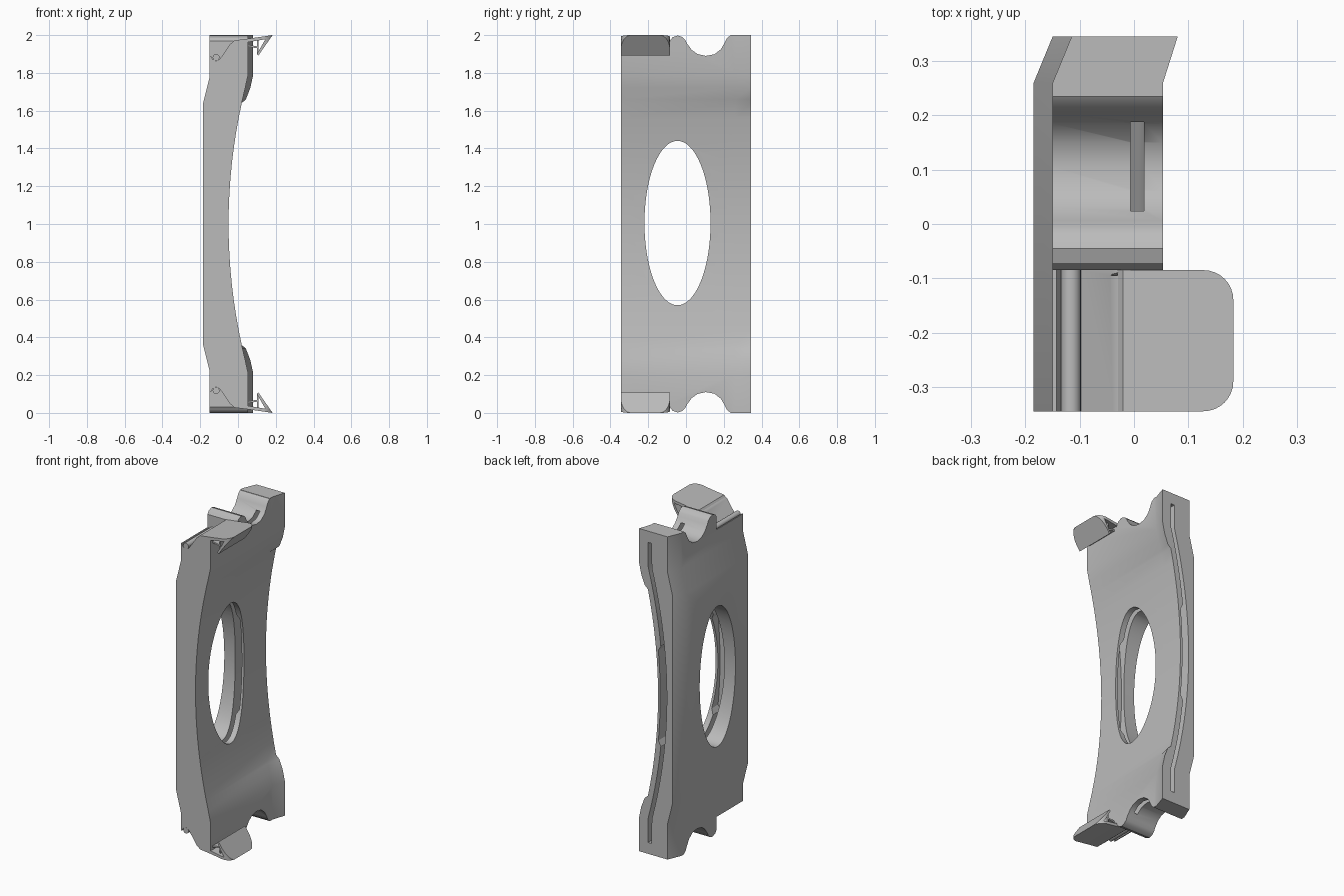
import bpy, bmesh, math

if "Cube" in bpy.data.objects:
    bpy.data.objects.remove(bpy.data.objects["Cube"])

grey = bpy.data.materials.new("light_grey")
grey.use_nodes = True
colour = (0.5, 0.5, 0.5, 1)
grey.diffuse_color = colour
grey.node_tree.nodes["Principled BSDF"].inputs["Base Color"].default_value = colour


def loft(name, rings):
    """Closed solid through matching rings of points."""
    bm = bmesh.new()
    loops = [[bm.verts.new(p) for p in ring] for ring in rings]
    n = len(loops[0])
    for a, b in zip(loops, loops[1:]):
        for i in range(n):
            j = (i + 1) % n
            bm.faces.new((a[i], a[j], b[j], b[i]))
    bm.faces.new(loops[0])
    bm.faces.new(loops[-1])
    bmesh.ops.recalc_face_normals(bm, faces=bm.faces)
    mesh = bpy.data.meshes.new(name)
    bm.to_mesh(mesh)
    bm.free()
    mesh.materials.append(grey)
    obj = bpy.data.objects.new(name, mesh)
    bpy.context.collection.objects.link(obj)
    return obj


def prism(name, pts, axis, a, b):
    """Extrude a 2D outline along an axis, from a to b."""
    place = {"x": lambda p, t: (t, p[0], p[1]),
             "y": lambda p, t: (p[0], t, p[1]),
             "z": lambda p, t: (p[0], p[1], t)}[axis]
    return loft(name, [[place(p, t) for p in pts] for t in (a, b)])


def activate(obj):
    bpy.ops.object.select_all(action="DESELECT")
    obj.select_set(True)
    bpy.context.view_layer.objects.active = obj


def boolean(obj, cutter, operation="DIFFERENCE"):
    cutter.hide_render = True
    mod = obj.modifiers.new("cut", "BOOLEAN")
    mod.operation, mod.object, mod.solver = operation, cutter, "EXACT"
    activate(obj)
    bpy.ops.object.modifier_apply(modifier=mod.name)
    bpy.data.objects.remove(cutter)


def finish(obj):
    activate(obj)
    bpy.ops.object.shade_smooth_by_angle(angle=math.radians(30))


def flip(pts, s):
    """Heights measured from the middle, upward or downward."""
    return [(u, 1 + s * h) for u, h in pts]


def ellipse(cu, cv, ru, rv, n):
    return [(cu + ru * math.cos(2 * math.pi * i / n),
             cv + rv * math.sin(2 * math.pi * i / n)) for i in range(n)]


def curve(h):
    return -0.05 + 0.17 * min(abs(h), 0.78) ** 2


FRONT, BACK, STEP = -0.345, 0.345, -0.085

# Curved plate; its back strip slants and carries raised corner blocks
half = [0.08 * i for i in range(9)] + [0.66, 0.72, 0.79, 1]
heights = [-h for h in reversed(half[1:])] + half
spine = [(-0.15, 1), (-0.15, 0.78), (-0.185, 0.64),
         (-0.185, -0.64), (-0.15, -0.78), (-0.15, -1)]


def section(y, slant):
    ring = []
    for h in heights:
        lift = 0 if abs(h) < 0.65 else 0.018 if abs(h) < 0.7 else 0.027
        ring.append((curve(h) + lift * slant, y, 1 + h))
    return ring + [(x + 0.035 * slant, y, 1 + h) for x, h in spine]


body = loft("plate_body", [section(FRONT, 0), section(0.26, 0), section(BACK, 1)])

# Oval opening
boolean(body, prism("opening_cutter", ellipse(-0.045, 1.005, 0.175, 0.435, 72), "x", -0.5, 0.5))

# Curved inner slot, wider in the middle, open to the back
slot = [0.031 * i for i in range(-30, 31)]
outer = [(curve(h) - (0.015 if abs(h) < 0.28 else 0.035), 1 + h) for h in slot]
inner = [(curve(h) - 0.06, 1 + h) for h in reversed(slot)]
boolean(body, prism("slot_cutter", outer + inner, "y", -0.24, 0.5))

# End shapes: low front shelf, round ridge and scooped notch
shelf = [(-0.3, 0.89), (-0.143, 0.89), (-0.135, 0.872), (-0.115, 0.862),
         (-0.097, 0.872), (-0.04, 0.955), (-0.02, 0.966), (0.3, 0.972),
         (0.3, 1.2), (-0.3, 1.2)]
scoop = [(STEP - 0.01, 0.95), (STEP, 0.97), (-0.072, 0.988), (-0.045, 0.998),
         (-0.02, 0.99), (-0.004, 0.975), (0.006, 0.955), (0.03, 0.922),
         (0.06, 0.9), (0.105, 0.89), (0.15, 0.898), (0.185, 0.925),
         (0.205, 0.96), (0.217, 0.985), (0.235, 0.998), (0.25, 1.1),
         (STEP - 0.01, 1.1)]
# Clip outline: thin top plate folded into a slanted lip
clip = [(-0.03, 0.96), (-0.02, 0.972), (0.06, 0.982), (0.183, 1.0),
        (0.108, 0.892), (0.1, 0.9), (0.145, 0.978), (0.05, 0.962)]


def clip_footprint(r=0.055):
    pts = [(-0.1, STEP), (-0.1, FRONT)]
    for cy, start in ((FRONT + r, -90), (STEP - r, 0)):
        for k in range(9):
            a = math.radians(start + 90 * k / 8)
            pts.append((0.183 - r + r * math.cos(a), cy + r * math.sin(a)))
    return pts


for s, end in ((1, "top"), (-1, "bottom")):
    boolean(body, prism("shelf_cutter", flip(shelf, s), "y", -0.5, STEP))
    boolean(body, prism("scoop_cutter", flip(scoop, s), "x", -0.5, 0.5))

    lip = prism(end + "_clip", flip(clip, s), "y", FRONT, STEP)
    boolean(lip, prism("corner_cutter", clip_footprint(), "z", -0.5, 2.5), "INTERSECT")
    finish(lip)

    # Support web and short arm inside the clip
    web = [(0.1, 0.9), (0.1, 0.978), (0.109, 0.978), (0.109, 0.905)]
    arm = [(0.045, 0.94), (0.045, 0.95), (0.104, 0.94), (0.104, 0.93)]
    prism(end + "_clip_web", flip(web, s), "y", FRONT + 0.02, STEP - 0.02)
    prism(end + "_clip_arm", flip(arm, s), "y", FRONT + 0.02, STEP - 0.02)

    # Hinge pin lying in the shelf groove
    finish(prism(end + "_hinge_pin", ellipse(-0.116, 1 + s * 0.882, 0.018, 0.018, 20),
                 "y", FRONT, STEP))

finish(body)
